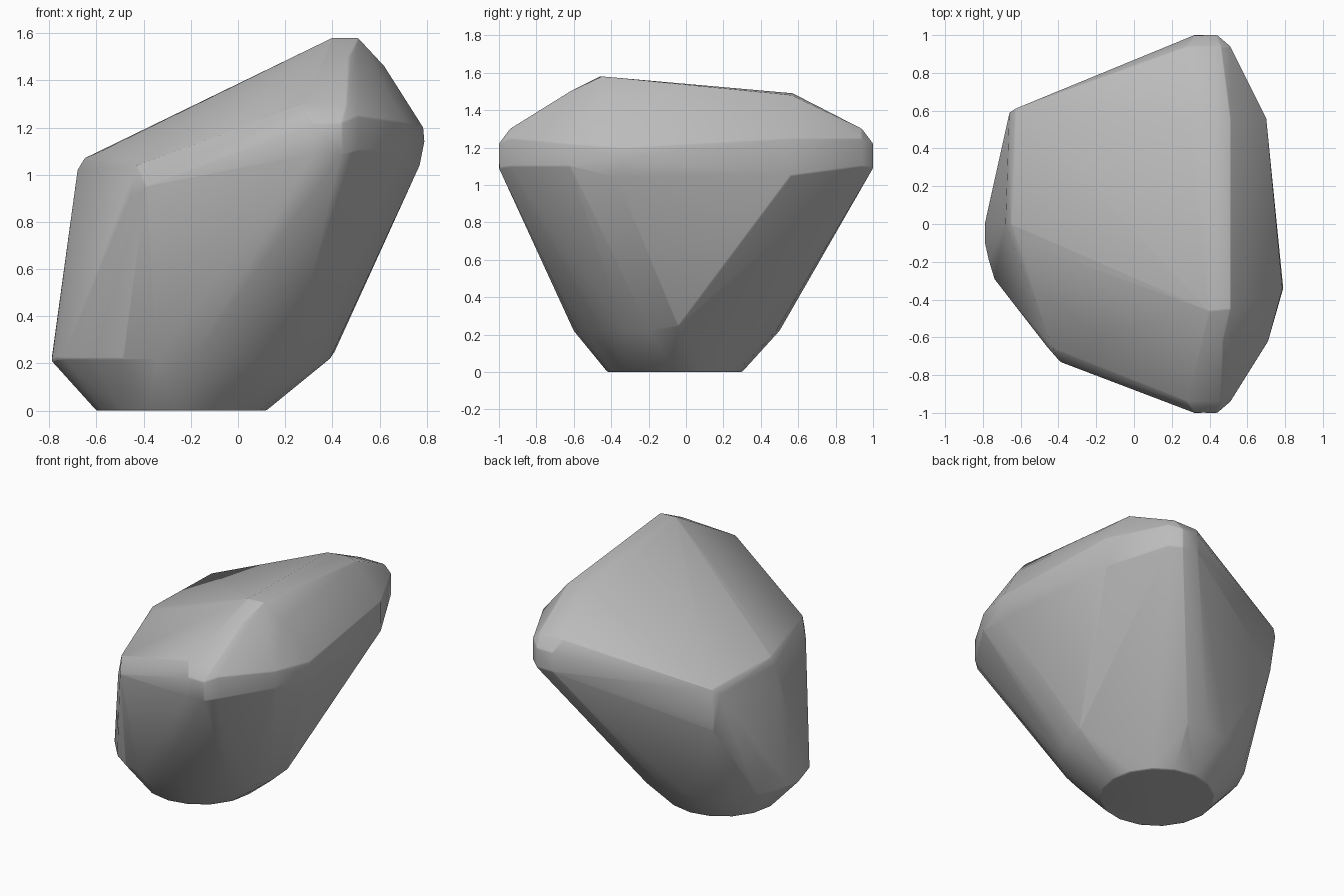
import bpy, bmesh, math

cube = bpy.data.objects.get("Cube")
if cube:
    bpy.data.objects.remove(cube, do_unlink=True)

stone = bpy.data.materials.new("stone_grey")
stone.use_nodes = True
color = (0.5, 0.5, 0.5, 1)
stone.diffuse_color = color
stone.node_tree.nodes["Principled BSDF"].inputs["Base Color"].default_value = color


def arc(cx, cy, rx, ry, z, start=0, end=360, count=16):
    """Points of a horizontal elliptical arc, angles in degrees."""
    steps = [math.radians(start + (end - start) * i / count) for i in range(count)]
    return [(cx + rx * math.cos(a), cy + ry * math.sin(a), z) for a in steps]


# Flat foot and the wider belt above it, open towards the back right
points = arc(-0.24, -0.06, 0.36, 0.36, 0)
points += arc(-0.19, -0.05, 0.6, 0.55, 0.22, start=75, end=360, count=19)
points += [(0.41, -0.04, 0.25), (-0.74, -0.29, 0.22), (-0.79, -0.1, 0.21), (-0.79, 0, 0.22)]

# Blunt tips at the front and back
for side in (-1, 1):
    points += [(x, side, z) for x in (0.32, 0.44) for z in (1.09, 1.22)]
    points += [(x, side * 0.94, 1.3) for x in (0.28, 0.46)]
    points += [(0.51, side * 0.94, z) for z in (1.1, 1.25)]

# Sloping crown and its ridge
points += [(0.4, -0.46, 1.58), (0.51, -0.45, 1.58), (0.47, -0.62, 1.5), (0.29, 0.56, 1.48),
           (0.42, 0.57, 1.49), (0.51, 0.56, 1.48), (0.62, -0.4, 1.46)]

# Bulging right shoulder
points += [(0.79, -0.34, 1.14), (0.785, -0.34, 1.2), (0.77, -0.37, 1.04), (0.71, -0.62, 1.1),
           (0.71, -0.62, 1.22), (0.7, 0.56, 1.05), (0.7, 0.56, 1.25)]

# Low left shoulder
points += [(-0.68, 0, 1.02), (-0.65, 0, 1.07), (-0.58, -0.1, 1.1),
           (-0.66, 0.59, 1.03), (-0.63, 0.61, 1.07), (-0.62, 0.59, 0.78),
           (-0.43, -0.66, 1.04), (-0.39, -0.73, 0.95), (-0.46, -0.65, 0.9)]

# Wrap the points in one convex boulder
bm = bmesh.new()
for p in points:
    bm.verts.new(p)
result = bmesh.ops.convex_hull(bm, input=bm.verts)
loose = {g for g in result["geom_interior"] + result["geom_unused"] if isinstance(g, bmesh.types.BMVert)}
bmesh.ops.delete(bm, geom=list(loose), context="VERTS")
bmesh.ops.dissolve_limit(bm, angle_limit=math.radians(2), verts=bm.verts, edges=bm.edges)
bmesh.ops.recalc_face_normals(bm, faces=bm.faces)
mesh = bpy.data.meshes.new("boulder")
bm.to_mesh(mesh)
bm.free()
mesh.materials.append(stone)
boulder = bpy.data.objects.new("boulder", mesh)
bpy.context.collection.objects.link(boulder)

# Narrow softened edges with smooth shading
bevel = boulder.modifiers.new("soft_edges", "BEVEL")
bevel.width = 0.008
bevel.segments = 2
bevel.limit_method = "ANGLE"
bevel.angle_limit = math.radians(25)
bpy.context.view_layer.objects.active = boulder
boulder.select_set(True)
bpy.ops.object.shade_smooth_by_angle(angle=math.radians(40))
